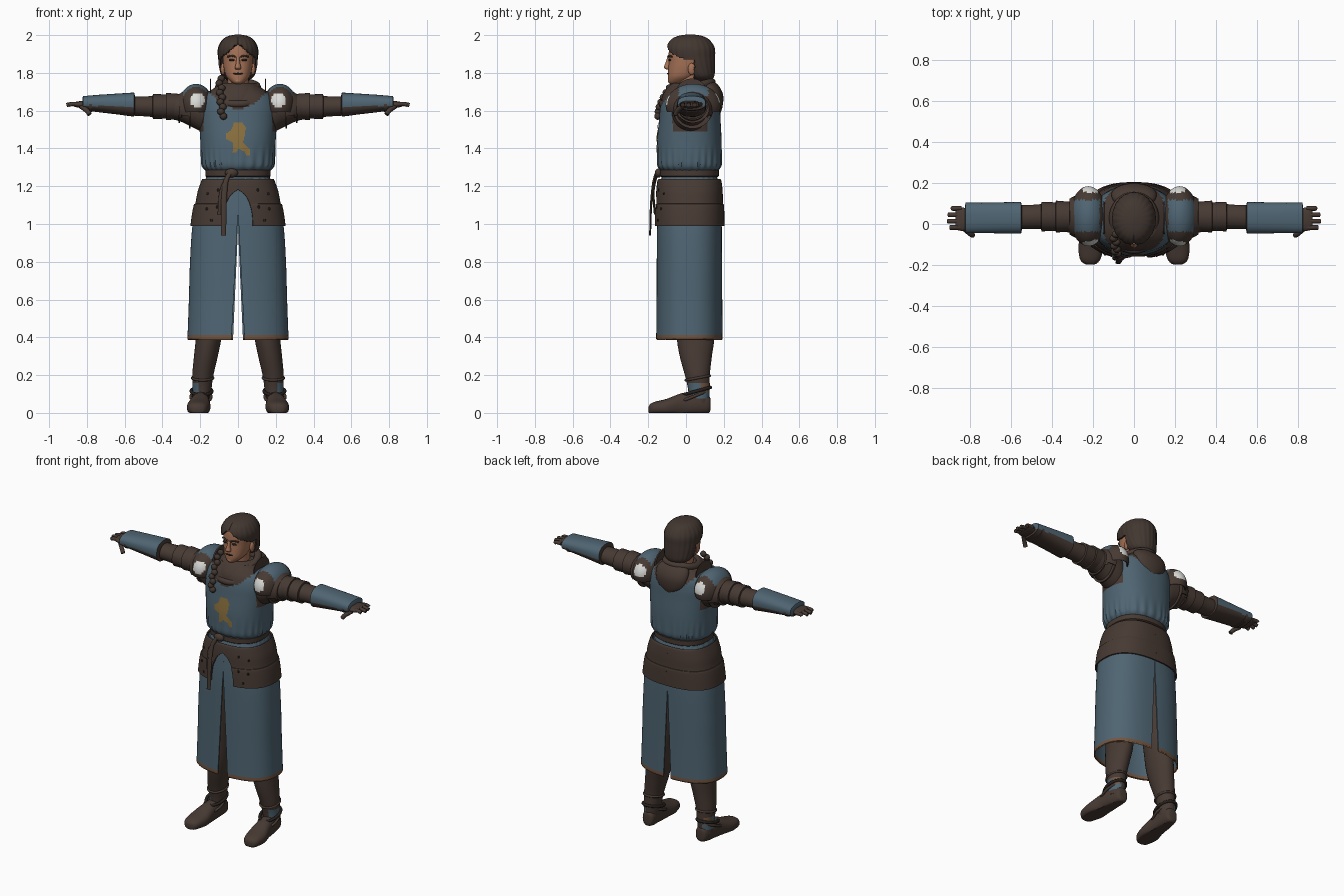
import bpy, bmesh, math
from mathutils import Vector
from mathutils.bvhtree import BVHTree

if "Cube" in bpy.data.objects:
    bpy.data.objects.remove(bpy.data.objects["Cube"])

COL = {"blue_cloth": (.078, .13, .17), "brown_leather": (.063, .042, .033), "skin": (.38, .17, .095),
       "tan_trim": (.17, .09, .05), "gold": (.27, .17, .05), "white_fur": (.70, .70, .68),
       "dark_detail": (.02, .015, .012), "hair_brown": (.055, .038, .03)}
MATS = {}
for i, (k, c) in enumerate(COL.items()):
    m = bpy.data.materials.new(k)
    m.diffuse_color = (*c, 1)
    m.use_nodes = True
    m.node_tree.nodes["Principled BSDF"].inputs["Base Color"].default_value = m.diffuse_color
    MATS[k] = m
NAMES = list(COL)
BLUE, BROWN, SKIN, TAN, GOLD, WHITE, DARK, HAIR = range(8)


def finish(name, bm, mat, solid=0, closed=True):
    """mat is an index or a rule on the face centre (x made positive)."""
    if closed:
        bmesh.ops.recalc_face_normals(bm, faces=bm.faces)
    me = bpy.data.meshes.new(name)
    rule = callable(mat)
    for f in bm.faces:
        c = f.calc_center_median()
        f.material_index = mat(Vector((abs(c.x), c.y, c.z))) if rule else 0
    bm.to_mesh(me)
    bm.free()
    for n in (NAMES if rule else [NAMES[mat]]):
        me.materials.append(MATS[n])
    ob = bpy.data.objects.new(name, me)
    bpy.context.collection.objects.link(ob)
    if solid:
        md = ob.modifiers.new("thickness", 'SOLIDIFY')
        md.thickness, md.offset = solid, 0
    return ob


def spline(rings, k):
    """Catmull-Rom interpolation of tuples."""
    out = []
    for i in range(len(rings) - 1):
        p = [rings[max(0, min(len(rings) - 1, i + d))] for d in (-1, 0, 1, 2)]
        for j in range(k):
            t = j / k
            out.append([b + .5 * t * (c - a + t * (2*a - 5*b + 4*c - d + t * (3*(b - c) + d - a)))
                        for a, b, c, d in zip(*p)])
    return out + [list(rings[-1])]


def loft(name, rings, mat, axis='z', n=32, k=4, e=1.0, s=1, mod=None, drop=None, floor=False, solid=0):
    """Rings are (position on axis, centre u, centre v, radius u, radius v)."""
    bm = bmesh.new()
    rows = []
    for t, cu, cv, ru, rv in (spline(rings, k) if k > 1 else rings):
        row = []
        for i in range(n):
            a = math.tau * i / n
            c, q = math.cos(a), math.sin(a)
            r = mod(a, t) if mod else 1
            u = cu + r * ru * math.copysign(abs(c) ** e, c)
            v = cv + r * rv * math.copysign(abs(q) ** e, q)
            p = {'z': (u, v, t), 'x': (t, u, v), 'y': (u, t, v)}[axis]
            row.append(bm.verts.new((p[0] * s, p[1], max(p[2], 0) if floor else p[2])))
        rows.append(row)
    for a, b in zip(rows, rows[1:]):
        for i in range(n):
            bm.faces.new((a[i], a[(i + 1) % n], b[(i + 1) % n], b[i]))
    bm.faces.new(rows[0])
    bm.faces.new(rows[-1])
    bmesh.ops.recalc_face_normals(bm, faces=bm.faces)
    if drop:
        bmesh.ops.delete(bm, geom=[f for f in bm.faces if drop(f.calc_center_median())], context='FACES')
    return finish(name, bm, mat, solid, closed=not drop)


def ball(name, loc, size, mat, seg=16, drop=None, solid=0):
    bm = bmesh.new()
    bmesh.ops.create_uvsphere(bm, u_segments=seg, v_segments=seg // 2, radius=1)
    for v in bm.verts:
        v.co = Vector([v.co[i] * size[i] + loc[i] for i in range(3)])
    if drop:
        bmesh.ops.delete(bm, geom=[f for f in bm.faces if drop(f.calc_center_median())], context='FACES')
    return finish(name, bm, mat, solid, closed=not drop)


def tube(name, pts, r, mat, closed=False):
    cu = bpy.data.curves.new(name, 'CURVE')
    cu.dimensions, cu.bevel_depth, cu.bevel_resolution, cu.use_fill_caps = '3D', r, 3, True
    sp = cu.splines.new('POLY')
    pts = pts if closed else spline(pts, 4)
    sp.points.add(len(pts) - 1)
    for p, q in zip(sp.points, pts):
        p.co = (*q, 1)
    sp.use_cyclic_u = closed
    ob = bpy.data.objects.new(name, cu)
    cu.materials.append(MATS[NAMES[mat]])
    bpy.context.collection.objects.link(ob)
    return ob


def ring(cx, cy, z, rx, ry, tilt=0, n=32):
    return [(cx + rx * math.cos(math.tau*i/n), cy + ry * math.sin(math.tau*i/n),
             z + tilt * math.sin(math.tau*i/n)) for i in range(n)]


def panel(name, s, prof, front, back, mat_edge, hem, k=5, e=.8, cy=.018, nu=44):
    """Half of a hanging skirt from the front opening round to the back one; prof is (z, rx, ry)."""
    bm = bmesh.new()
    rows = []
    fr = [0, .025] + [.025 + .95 * i / nu for i in range(1, nu)] + [.975, 1]
    for z, rx, ry in spline(prof, k):
        a0 = math.asin(min(1, front(z) / rx) ** (1 / e))
        a1 = math.pi - math.asin(min(1, back(z) / rx) ** (1 / e))
        row = []
        for f in fr:
            a = a0 + (a1 - a0) * f
            c = math.cos(a)
            row.append(bm.verts.new((s * rx * abs(math.sin(a)) ** e,
                                     cy - ry * math.copysign(abs(c) ** e, c), z)))
        rows.append(row)
    for a, b in zip(rows, rows[1:]):
        for i in range(len(fr) - 1):
            q = (a[i], a[i + 1], b[i + 1], b[i])
            bm.faces.new(q if s > 0 else q[::-1])
    def rule(c):
        near = c.x < max(front(c.z) if c.y < 0 else back(c.z), .001) + .011
        return mat_edge if c.z < hem or (near and c.z < 1.03) else (BLUE if mat_edge == TAN else BROWN)
    return finish(name, bm, rule, .008, closed=False)


def front_y(ob, x, z):
    bm = bmesh.new()
    bm.from_mesh(ob.data)
    hit = BVHTree.FromBMesh(bm).ray_cast(Vector((x, -1, z)), Vector((0, 1, 0)))[0]
    bm.free()
    return hit.y if hit else -.15


# surcoat body with gathered waist, collar area and armholes
def torso_rule(c):
    return BROWN if c.z > 1.61 + 4 * c.x ** 2 or (c.x > .18 and c.z > 1.5 and abs(c.y - .03) < .1) else BLUE
pleat = lambda a, z: 1 + .022 * math.cos(26 * a + 2 * math.sin(3 * a)) * max(0, 1 - abs(z - 1.31) / .11)
torso = loft("surcoat_body", [(1.22, 0, .018, .178, .155), (1.27, 0, .018, .163, .142), (1.305, 0, .018, .188, .166),
    (1.36, 0, .018, .195, .17), (1.45, 0, .018, .2, .17), (1.55, 0, .02, .206, .163), (1.62, 0, .022, .205, .158),
    (1.68, 0, .025, .18, .145), (1.73, 0, .025, .11, .11)], torso_rule, n=128, k=5, e=.85, mod=pleat)

# gold chest emblem, laid on the cloth
shape = [(-.035, 1.50), (-.02, 1.54), (.022, 1.54), (.042, 1.51), (.035, 1.46), (.025, 1.43), (.06, 1.40),
         (.065, 1.36), (.045, 1.36), (.035, 1.385), (0, 1.40), (-.01, 1.375), (-.03, 1.38), (-.025, 1.43),
         (-.06, 1.45), (-.06, 1.48), (-.045, 1.49)]
def inside(x, z):
    r = False
    for (x1, z1), (x2, z2) in zip(shape, shape[1:] + shape[:1]):
        if (z1 > z) != (z2 > z) and x < x1 + (x2 - x1) * (z - z1) / (z2 - z1):
            r = not r
    return r
bm = bmesh.new()
src = bmesh.new()
src.from_mesh(torso.data)
tree = BVHTree.FromBMesh(src)
for i in range(-13, 14):
    for j in range(38):
        x, z = i * .005, 1.355 + j * .005
        if inside(x, z):
            q = [(x + dx, z + dz) for dx, dz in ((-.0025, -.0025), (.0025, -.0025), (.0025, .0025), (-.0025, .0025))]
            bm.faces.new([bm.verts.new((a, tree.ray_cast(Vector((a, -1, b)), Vector((0, 1, 0)))[0].y - .004, b)) for a, b in q])
bmesh.ops.remove_doubles(bm, verts=bm.verts, dist=.0005)
finish("chest_emblem", bm, GOLD, closed=False)

# cowl around the neck with the hood lying on the back
loft("cowl", [(1.61, 0, .005, .10, .125), (1.64, 0, .02, .14, .15), (1.68, 0, .028, .143, .152), (1.72, 0, .03, .12, .13),
              (1.745, 0, .035, .10, .105), (1.74, 0, .03, .08, .085), (1.70, 0, .02, .06, .065)], BROWN, n=48)
tube("cowl_fold_upper", ring(0, .028, 1.725, .1, .108, .025), .022, BROWN, True)
tube("cowl_fold_lower", ring(0, .022, 1.665, .128, .148, .03), .02, BROWN, True)
loft("hood_on_back", [(1.58, 0, .15, .03, .03), (1.62, 0, .15, .09, .043), (1.68, 0, .145, .11, .052),
                      (1.73, 0, .125, .1, .05), (1.76, 0, .11, .05, .03)], BROWN)

# waist belt, knot and hanging straps
loft("belt", [(1.25, 0, .018, .168, .15), (1.255, 0, .018, .173, .156), (1.285, 0, .018, .173, .156),
              (1.29, 0, .018, .168, .15)], BROWN, n=64, k=1, e=.85)
ball("belt_knot", (-.035, -.145, 1.27), (.035, .02, .024), BROWN)
loft("hanging_strap", [(.94, -.077, -.19, .014, .005), (1.1, -.075, -.185, .015, .006), (1.22, -.066, -.172, .014, .007),
                       (1.275, -.04, -.155, .012, .008)], BROWN, n=12)
loft("short_strap", [(1.05, -.098, -.165, .01, .005), (1.18, -.085, -.172, .012, .006), (1.27, -.04, -.15, .012, .006)], BROWN, n=12)

# divided skirt and leather hip guard
slit = lambda z: max(0, .034 * (1.07 - z) / .67)
back_slit = lambda z: max(0, .026 * (.98 - z) / .58)
arch = lambda z: .078 * math.sqrt(max(0, 1 - (max(0, z - 1.0) / .175) ** 2))
guards = {}
for s, side in ((1, "left"), (-1, "right")):
    panel("skirt_" + side, s, [(.392, .264, .172), (.412, .263, .172), (.6, .256, .17), (.8, .25, .169), (1.0, .236, .167),
          (1.12, .205, .16), (1.23, .175, .15)], slit, back_slit, TAN, .411, k=6)
    guards[s] = panel("hip_guard_" + side, s, [(.99, .248, .182), (1.05, .24, .181), (1.1, .23, .179), (1.108, .222, .174),
          (1.17, .21, .172), (1.225, .191, .166), (1.235, .186, .16)], arch, lambda z: 0, BROWN, 0)
    for x, z in ((.105, 1.18), (.11, 1.09), (.14, 1.02), (.16, 1.16), (.165, 1.08)):
        ball("rivet", (s * x, front_y(guards[s], s * x, z) - .004, z), (.008, .006, .008), DARK, 8)

    # leg, shoe and ankle straps
    loft("leg_" + side, [(.05, .195, .07, .045, .052), (.13, .19, .068, .05, .058), (.2, .186, .06, .056, .066),
         (.3, .17, .052, .063, .085), (.4, .155, .05, .068, .099), (.55, .142, .04, .074, .095), (.9, .11, .02, .09, .1),
         (1.1, .1, .02, .08, .1)],
         lambda c: BROWN if not (.075 < c.z < .16 and c.x > .205) else TAN if c.y > .075 and c.z > .115 else BLUE, s=s, k=5)
    loft("shoe_" + side, [(.13, .19, .045, .015, .02), (.12, .19, .045, .036, .046), (.06, .195, .05, .046, .06),
         (-.02, .2, .045, .05, .06), (-.1, .208, .03, .062, .045), (-.165, .213, .025, .052, .034),
         (-.19, .213, .02, .035, .026), (-.198, .213, .018, .015, .014)], BROWN, 'y', s=s, floor=True, e=.85)
    tube("boot_cuff_" + side, ring(s * .187, .062, .185, .055, .064, .012), .007, BROWN, True)
    tube("ankle_strap_" + side, ring(s * .193, .055, .115, .055, .075, .02), .009, DARK, True)
    tube("instep_strap_" + side, ring(s * .196, .035, .085, .054, .075, .03), .008, BROWN, True)

    # arm with stepped elbow plates and forearm bracer
    loft("arm_" + side, [(.12, .02, 1.6, .08, .09), (.18, .02, 1.595, .095, .108), (.24, .028, 1.605, .088, .093),
         (.30, .033, 1.615, .078, .074), (.36, .036, 1.62, .07, .064), (.45, .036, 1.622, .06, .055),
         (.58, .032, 1.625, .058, .05)], BROWN, 'x', s=s)
    for i, (x0, x1, r0, r1) in enumerate(((.31, .38, .072, .078), (.37, .45, .069, .072), (.44, .52, .062, .054))):
        loft("elbow_plate_" + side, [(x0, .036, 1.622, r0 - .01, r0 - .014), (x0 + .003, .036, 1.622, r0, r0 - .005),
             (x1, .036, 1.622, r1, r1 - .006), (x1 + .003, .036, 1.622, r1 - .012, r1 - .018)], BROWN, 'x', s=s, k=1)
    loft("bracer_" + side, [(.545, .03, 1.632, .055, .045), (.55, .03, 1.632, .077, .064), (.63, .03, 1.635, .076, .056),
         (.74, .03, 1.638, .074, .046), (.82, .03, 1.64, .074, .037), (.824, .03, 1.64, .055, .025)],
         lambda c: BLUE if c.z > 1.622 and c.x > .548 else BROWN, 'x', s=s, k=1, e=.8, n=40)
    for x in (.6, .78):
        loft("bracer_band_" + side, [(x - .008, .03, 1.633, .074, .052 - (x > .7) * .012),
             (x + .008, .03, 1.633, .074, .052 - (x > .7) * .012)], BROWN, 'x', s=s, k=1, e=.8)
    # gloved hand
    loft("palm_" + side, [(.78, .022, 1.632, .04, .022), (.82, .022, 1.632, .055, .02), (.855, .026, 1.633, .057, .015),
         (.87, .028, 1.633, .05, .01)], BROWN, 'x', s=s, e=.8)
    for y, x in ((.076, .885), (.045, .905), (.014, .908), (-.017, .895)):
        tube("finger_" + side, [(s * .84, y, 1.635), (s * .875, y, 1.636), (s * x, y, 1.63)], .0115, BROWN)
    tube("thumb_" + side, [(s * .83, -.02, 1.622), (s * .80, -.045, 1.6), (s * .785, -.055, 1.58)], .013, BROWN)

    # shoulder guard with blue cap, fur tufts and raised inner flange
    def cap_rule(c):
        if min((c - Vector((.215, -.09, 1.655))).length, (c - Vector((.215, .165, 1.66))).length) < .038:
            return WHITE
        return BLUE if c.z > 1.675 and abs(c.y - .04) < .075 and c.x > .17 else BROWN
    ball("shoulder_guard_" + side, (s * .222, .038, 1.63), (.085, .142, .108), cap_rule, 56,
         drop=lambda c: c.z < 1.59, solid=.008)
    loft("shoulder_lame_" + side, [(.255, .036, 1.61, .105, .105), (.285, .036, 1.61, .098, .09), (.31, .036, 1.61, .085, .075)],
         BROWN, 'x', s=s, k=2, drop=lambda c: c.z < 1.57, solid=.008)
    loft("shoulder_flange_" + side, [(.142, .03, 1.70, .075, .065), (.148, .03, 1.70, .08, .07)], BROWN, 'x', s=s, k=1)

    # ears, eyes and brows
    ball("ear_" + side, (s * .08, .03, 1.82), (.012, .02, .032), SKIN)
    ball("eye_" + side, (s * .033, -.086, 1.868), (.016, .008, .006), DARK)
    tube("brow_" + side, [(s * .014, -.095, 1.885), (s * .036, -.09, 1.891), (s * .056, -.074, 1.885)], .005, HAIR)

# head, neck and face
loft("neck", [(1.64, 0, .03, .06, .06), (1.72, 0, .022, .056, .06), (1.80, 0, .02, .058, .065)], SKIN)
loft("head", [(1.74, 0, -.05, .018, .03), (1.752, 0, -.042, .036, .05), (1.78, 0, -.02, .062, .075), (1.82, 0, -.002, .074, .092),
              (1.86, 0, .003, .079, .094), (1.9, 0, .008, .081, .1), (1.95, 0, .015, .077, .098),
              (1.98, 0, .02, .05, .07)], SKIN, n=40, e=.92)
loft("nose", [(1.818, 0, -.096, .012, .008), (1.828, 0, -.1, .017, .017), (1.85, 0, -.096, .011, .014),
              (1.885, 0, -.09, .008, .008)], SKIN, n=16)
ball("lips", (0, -.093, 1.796), (.026, .007, .005), DARK)
ball("chin", (0, -.078, 1.758), (.022, .018, .016), SKIN)

# parted hair and side braid
strands = lambda a, z: 1 + .012 * math.cos(22 * a) - .05 * max(0, 1 - abs(a - 1.5 * math.pi) / .12) * (z > 1.9)
loft("hair", [(1.762, 0, .085, .05, .045), (1.785, 0, .075, .08, .07), (1.83, 0, .05, .094, .099), (1.88, 0, .032, .1, .117),
              (1.93, 0, .024, .1, .123), (1.97, 0, .022, .08, .1), (1.99, 0, .022, .05, .065), (1.998, 0, .022, .012, .02)],
     HAIR, n=96, k=6, mod=strands, drop=lambda c: c.y < .045 and c.z < 1.955 - .85 * abs(c.x), solid=.01)
for i in range(9):
    t = i / 8
    ball("braid_link", (-.095 + .012 * t + .006 * (-1) ** i, -.05 - .1 * math.sin(t * 1.6), 1.77 - .2 * t), (.02, .018, .019), HAIR, 12)

# turn curves into meshes, then smooth everything with sharp edges kept
bpy.ops.object.select_all(action='SELECT')
bpy.context.view_layer.objects.active = torso
bpy.ops.object.convert(target='MESH')
bpy.ops.object.select_all(action='SELECT')
bpy.ops.object.shade_smooth_by_angle(angle=math.radians(40))
